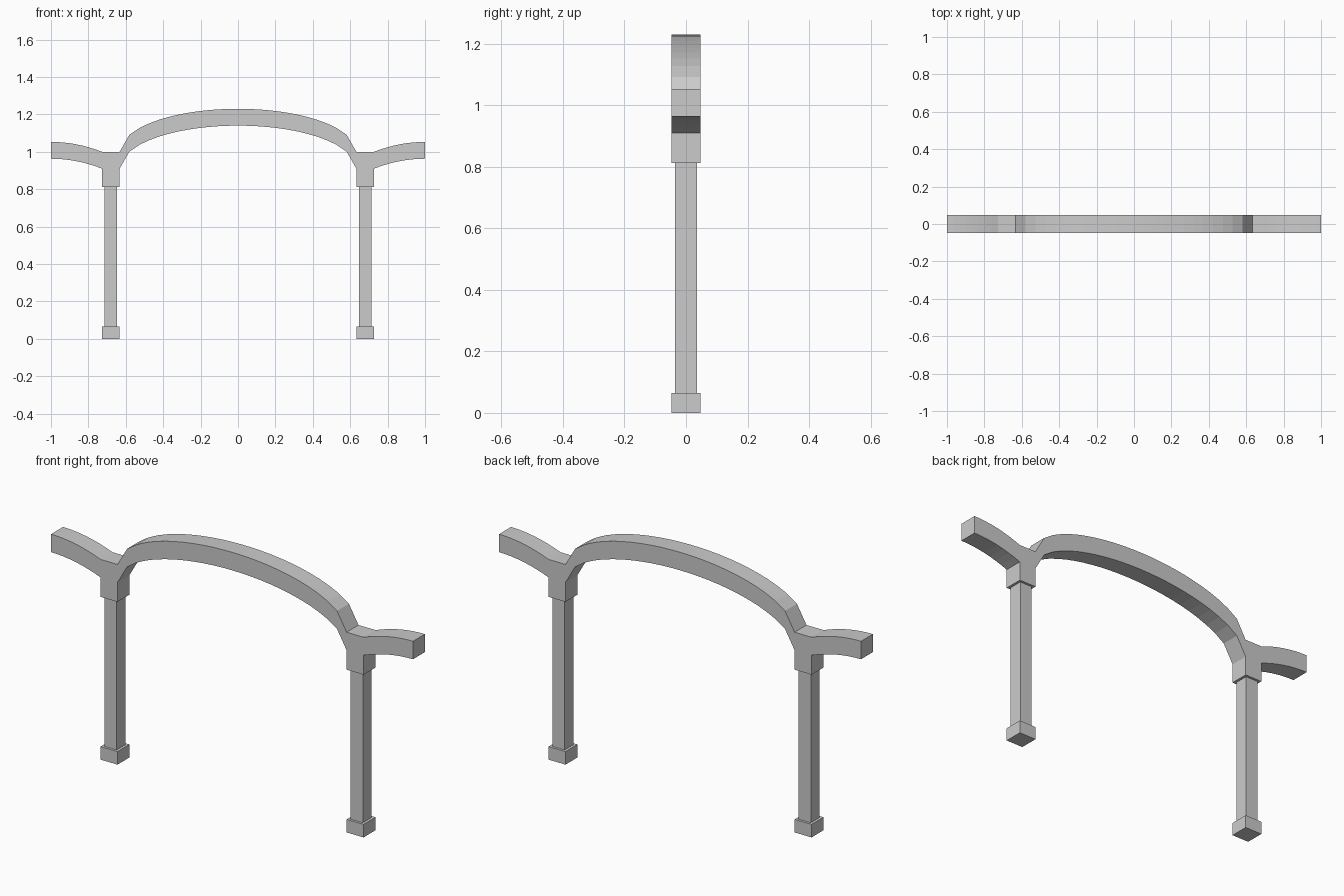
import bpy, bmesh, math

if "Cube" in bpy.data.objects:
    bpy.data.objects.remove(bpy.data.objects["Cube"])

POST_X, HALF = 0.68, 0.047      # post centre, half width of neck and foot
INNER, OUTER = POST_X - HALF, POST_X + HALF
BEAM_H, SPRING = 0.09, 1.0      # beam thickness, height of its top at the posts
NECK_Z, FOOT_Z = 0.813, 0.065


def finish(bm, name):
    bmesh.ops.recalc_face_normals(bm, faces=bm.faces)
    mesh = bpy.data.meshes.new(name)
    bm.to_mesh(mesh)
    bm.free()
    obj = bpy.data.objects.new(name, mesh)
    bpy.context.collection.objects.link(obj)
    return obj


def box(name, x, hx, hy, z0, z1):
    bm = bmesh.new()
    bmesh.ops.create_cube(bm, size=1)
    for v in bm.verts:
        v.co = (x + v.co.x * 2 * hx, v.co.y * 2 * hy, z0 + (v.co.z + 0.5) * (z1 - z0))
    return finish(bm, name)


# Top line of the beam: elliptical arch, flat over the posts, upswept ends
N_ARCH, N_WING = 24, 8
arch = []
for i in range(N_ARCH + 1):
    t = -1 + 2 * i / N_ARCH
    arch.append((INNER * t, SPRING + 0.23 * math.sqrt(max(0, 1 - t * t))))
wing = []
for i in range(N_WING + 1):
    t = i / N_WING
    wing.append((OUTER + (1 - OUTER) * t, SPRING + 0.053 * (1 - (1 - t) ** 2)))
line = [(-x, z) for x, z in reversed(wing)] + arch + wing

# Beam: quad strip in the front plane, necks pulled down, then given depth
bm = bmesh.new()
top = [bm.verts.new((x, -HALF, z)) for x, z in line]
low = [bm.verts.new((x, -HALF, z - BEAM_H)) for x, z in line]
for i in range(len(line) - 1):
    bm.faces.new((low[i], low[i + 1], top[i + 1], top[i]))
for i in (N_WING, N_WING + N_ARCH + 1):
    a, b = low[i], low[i + 1]
    c, d = (bm.verts.new((v.co.x, -HALF, NECK_Z)) for v in (a, b))
    bm.faces.new((c, d, b, a))
ext = bmesh.ops.extrude_face_region(bm, geom=bm.faces[:])
bmesh.ops.translate(bm, vec=(0, 2 * HALF, 0),
                    verts=[g for g in ext["geom"] if isinstance(g, bmesh.types.BMVert)])
finish(bm, "arched_beam")

# Posts and feet
for side, s in (("left", -1), ("right", 1)):
    box(side + "_post", s * POST_X, 0.034, 0.035, FOOT_Z, NECK_Z)
    box(side + "_foot", s * POST_X, HALF, HALF, 0, FOOT_Z)
